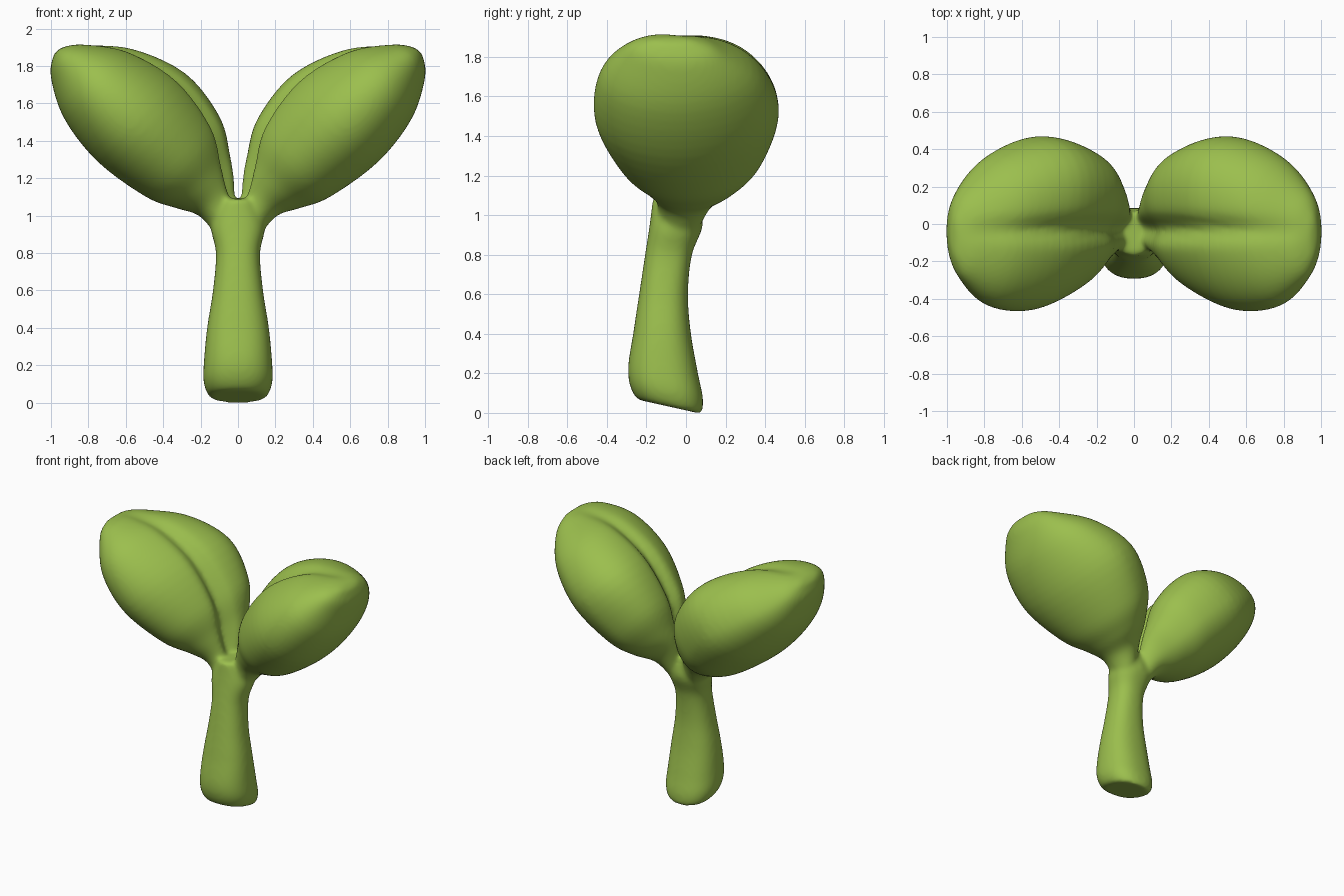
import bpy, bmesh, math
from mathutils import Vector

if "Cube" in bpy.data.objects:
    bpy.data.objects.remove(bpy.data.objects["Cube"])

SEGMENTS = 72
STEPS = 5

green = bpy.data.materials.new("leaf green")
green.use_nodes = True
colour = (0.33, 0.52, 0.075, 1)
green.diffuse_color = colour
green.node_tree.nodes["Principled BSDF"].inputs["Base Color"].default_value = colour


def refine(rows):
    """Catmull-Rom interpolation between profile rows."""
    rows = [Vector(r) for r in rows]
    out = []
    for i in range(len(rows) - 1):
        a, b = rows[max(i - 1, 0)], rows[i]
        c, d = rows[i + 1], rows[min(i + 2, len(rows) - 1)]
        for k in range(STEPS):
            t = k / STEPS
            out.append(b + (c - a) * t / 2 + (a * 2 - b * 5 + c * 4 - d) * t**2 / 2
                       + (b * 3 - a - c * 3 + d) * t**3 / 2)
    return out + [rows[-1]]


def loft(bm, rings):
    """Skin closed rings of points and cap both ends."""
    loops = [[bm.verts.new(p) for p in ring] for ring in rings]
    faces = [bm.faces.new(loops[0]), bm.faces.new(loops[-1][::-1])]
    for low, high in zip(loops, loops[1:]):
        for i in range(len(low)):
            j = (i + 1) % len(low)
            faces.append(bm.faces.new((low[i], high[i], high[j], low[j])))
    bmesh.ops.recalc_face_normals(bm, faces=faces)


ANGLES = [2 * math.pi * i / SEGMENTS for i in range(SEGMENTS)]


def stem_ring(row):
    z, half, front, back = row
    mid, depth = (front + back) / 2, (back - front) / 2
    tilt = 0.22 * max(0, 1 - z / 0.4)  # slanted foot
    ring = []
    for a in ANGLES:
        c, s = math.cos(a), math.sin(a)
        x = half * math.copysign(abs(c) ** 0.85, c)
        y = mid + depth * math.copysign(abs(s) ** 0.85, s)
        ring.append((x, y, z - tilt * (y - 0.08)))
    return ring


def leaf_ring(row, t, side, bulge):
    low, top = Vector((row[0], 0, row[1])), Vector((row[2], 0, row[3]))
    front, back, roll = row[4:7]
    mid, half = (low + top) / 2, (top - low) / 2
    fade = math.sin(math.pi * t ** 0.7)
    ring = []
    for a in ANGLES:
        c, s = math.cos(a), math.sin(a)
        y = (front + back) / 2 + c * (back - front) / 2
        # midrib groove on the upper side, with a fuller back lobe behind it
        dent = 0.11 * (1 - t) * fade * math.exp(-((y + 0.03) / 0.055) ** 2) if s > 0 else 0
        lobe = bulge * fade * math.sin(2 * a) if c > 0 and s > 0 else 0
        p = mid + half * (s + roll * c + lobe) - half.normalized() * dent
        ring.append((side * p.x, y, p.z))
    return ring


bm = bmesh.new()

# Stem: height, half width, front y, back y
stem = [(-0.005, 0.11, -0.2, 0.05), (0.003, 0.155, -0.25, 0.08), (0.08, 0.184, -0.285, 0.085),
        (0.2, 0.182, -0.292, 0.06), (0.4, 0.165, -0.267, 0.025), (0.6, 0.134, -0.237, 0.01),
        (0.8, 0.118, -0.207, 0.03), (0.95, 0.145, -0.184, 0.085), (1.09, 0.09, -0.167, 0.06)]
loft(bm, [stem_ring(r) for r in refine(stem)])

# Leaves: underside x z, upper side x z, front y, back y, roll
leaf = [(0.12, 0.9, 0.0, 1.05, -0.14, 0.08, 0), (0.21, 1.0, 0.02, 1.16, -0.15, 0.15, 0.03),
        (0.33, 1.04, 0.055, 1.3, -0.22, 0.28, 0.06), (0.49, 1.1, 0.12, 1.5, -0.345, 0.4, 0.09),
        (0.75, 1.29, 0.31, 1.735, -0.46, 0.47, 0.1), (0.93, 1.52, 0.58, 1.88, -0.44, 0.37, 0.02),
        (1.0, 1.74, 0.82, 1.915, -0.305, 0.18, -0.12), (0.99, 1.845, 0.915, 1.907, -0.2, 0.06, -0.1),
        (0.975, 1.875, 0.945, 1.897, -0.13, -0.01, 0)]
rows = refine(leaf)
for side, bulge in ((1, 0.18), (-1, 0.24)):
    loft(bm, [leaf_ring(r, i / (len(rows) - 1), side, bulge) for i, r in enumerate(rows)])

mesh = bpy.data.meshes.new("sprout")
bm.to_mesh(mesh)
bm.free()
mesh.materials.append(green)
sprout = bpy.data.objects.new("sprout", mesh)
bpy.context.collection.objects.link(sprout)

# Blend stem and leaves into one soft skin
remesh = sprout.modifiers.new("blend", 'REMESH')
remesh.mode = 'VOXEL'
remesh.voxel_size = 0.012
remesh.use_smooth_shade = True
soften = sprout.modifiers.new("soften", 'SMOOTH')
soften.factor = 0.5
soften.iterations = 18
